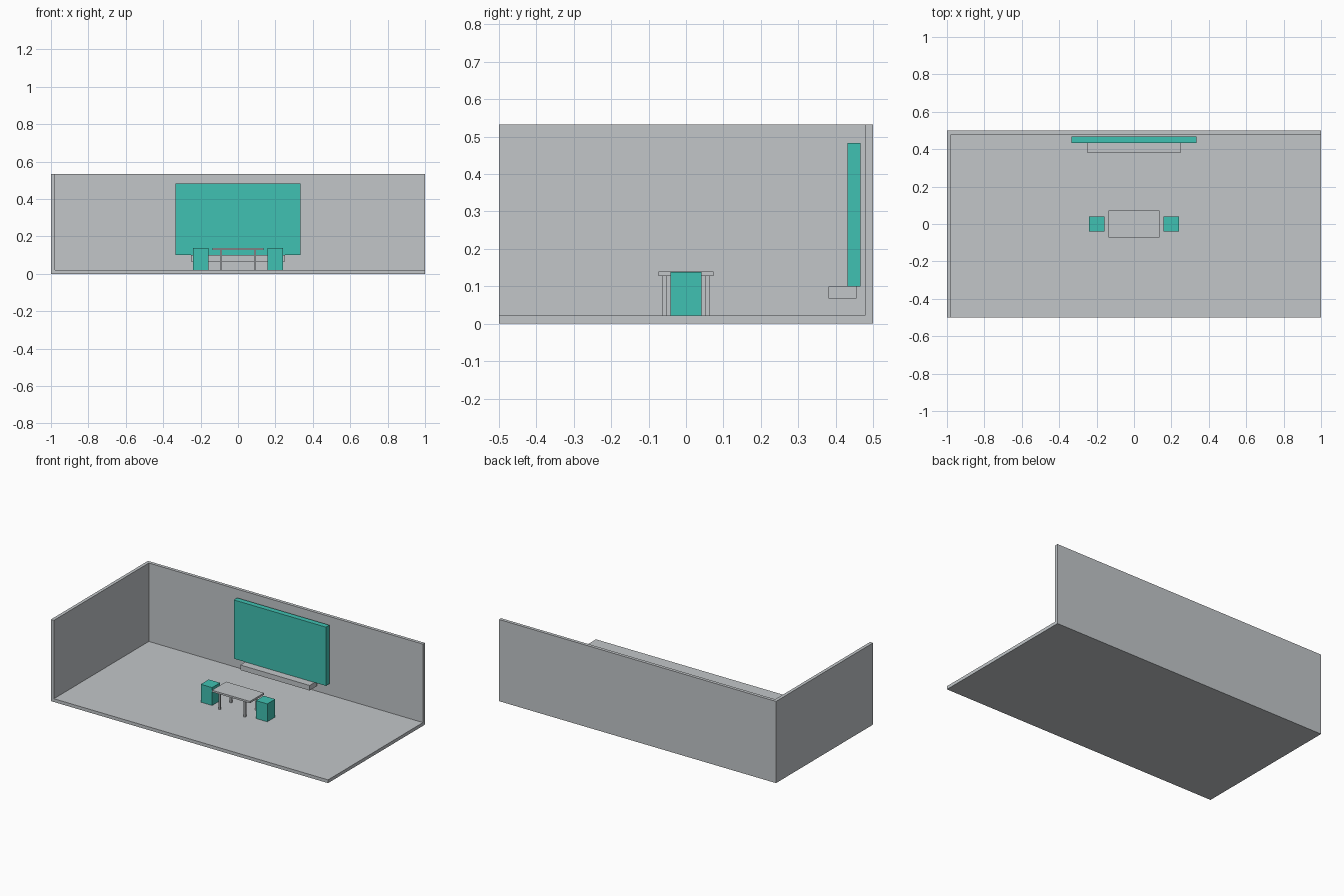
import bpy
import bmesh

cube = bpy.data.objects.get("Cube")
if cube:
    bpy.data.objects.remove(cube, do_unlink=True)


def make_material(name, colour):
    mat = bpy.data.materials.new(name)
    mat.use_nodes = True
    mat.diffuse_color = colour
    mat.node_tree.nodes["Principled BSDF"].inputs["Base Color"].default_value = colour
    return mat


grey = make_material("light_grey", (0.54, 0.565, 0.584, 1))
teal = make_material("teal", (0.051, 0.533, 0.445, 1))


def box(name, low, high, mat):
    """Axis-aligned box between two opposite corners."""
    bm = bmesh.new()
    bmesh.ops.create_cube(bm, size=1)
    for v in bm.verts:
        v.co = [(a + b) / 2 + c * (b - a) for a, b, c in zip(low, high, v.co)]
    mesh = bpy.data.meshes.new(name)
    bm.to_mesh(mesh)
    bm.free()
    mesh.materials.append(mat)
    obj = bpy.data.objects.new(name, mesh)
    bpy.context.collection.objects.link(obj)
    return obj


# Room shell: keep floor, back wall and one side wall, then thicken inwards
WALL = 0.0213
room = box("room_shell", (-1, -0.5, 0), (1, 0.5, 0.533), grey)
bm = bmesh.new()
bm.from_mesh(room.data)
bm.normal_update()
open_sides = [f for f in bm.faces
              if f.normal.x > 0.5 or f.normal.y < -0.5 or f.normal.z > 0.5]
bmesh.ops.delete(bm, geom=open_sides, context="FACES")
bm.to_mesh(room.data)
bm.free()
thicken = room.modifiers.new("thickness", "SOLIDIFY")
thicken.thickness = WALL
thicken.offset = -1
thicken.use_even_offset = True

# Wall screen and the shelf below it
box("screen", (-0.333, 0.432, 0.1), (0.333, 0.467, 0.483), teal)
box("shelf", (-0.25, 0.381, 0.067), (0.25, 0.456, 0.1), grey)

# Table with four legs
TOP_BASE = 0.127
box("table_top", (-0.137, -0.073, TOP_BASE), (0.137, 0.073, 0.139), grey)
for side, x in (("right", -0.091), ("left", 0.091)):
    for end, y in (("front", -0.058), ("back", 0.058)):
        r = 0.0055
        box(f"table_leg_{end}_{side}", (x - r, y - r, WALL), (x + r, y + r, TOP_BASE), grey)

# Block seats at both ends of the table
for side, x in (("right", -0.199), ("left", 0.199)):
    r = 0.041
    box(f"seat_{side}", (x - r, -r, WALL), (x + r, r, 0.138), teal)
